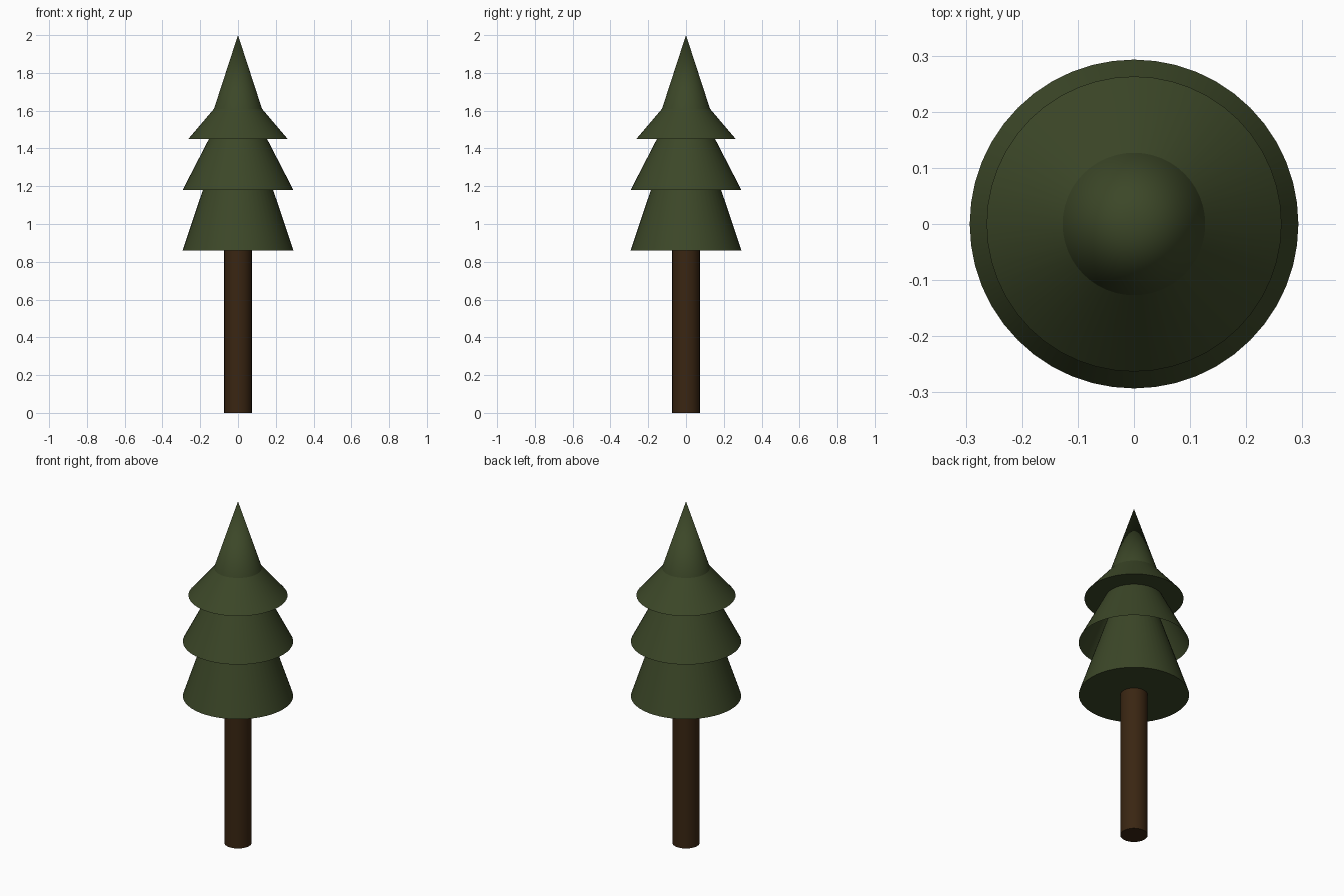
import bpy, bmesh, math

if "Cube" in bpy.data.objects:
    bpy.data.objects.remove(bpy.data.objects["Cube"])

SIDES = 48


def material(name, rgb):
    m = bpy.data.materials.new(name)
    m.diffuse_color = (*rgb, 1.0)
    m.use_nodes = True
    m.node_tree.nodes["Principled BSDF"].inputs["Base Color"].default_value = m.diffuse_color
    return m


green = material("dark_green", (0.045, 0.063, 0.021))
brown = material("bark_brown", (0.042, 0.019, 0.006))


def lathe(name, profile, mat):
    """Revolve a list of (radius, height) points around the z axis."""
    bm = bmesh.new()
    rings = []
    for r, z in profile:
        if r == 0:
            rings.append([bm.verts.new((0, 0, z))] * SIDES)
        else:
            rings.append([bm.verts.new((r * math.cos(a), r * math.sin(a), z))
                          for a in (2 * math.pi * i / SIDES for i in range(SIDES))])
    for low, high in zip(rings, rings[1:]):
        for i in range(SIDES):
            j = (i + 1) % SIDES
            corners = list(dict.fromkeys((low[i], low[j], high[j], high[i])))
            bm.faces.new(corners)
    mesh = bpy.data.meshes.new(name)
    bm.to_mesh(mesh)
    bm.free()
    mesh.materials.append(mat)
    obj = bpy.data.objects.new(name, mesh)
    bpy.context.collection.objects.link(obj)
    bpy.context.view_layer.objects.active = obj
    obj.select_set(True)
    bpy.ops.object.shade_smooth_by_angle(angle=math.radians(15))
    obj.select_set(False)


# Trunk, closed at the foot and running up to the lowest tier
lathe("trunk", [(0, 0), (0.073, 0), (0.073, 0.86)], brown)
# Lowest tier with a flat underside, tapering up inside the middle tier
lathe("lower_foliage", [(0.073, 0.86), (0.293, 0.86), (0.096, 1.45)], green)
# Middle tier, a hollow skirt
lathe("middle_foliage", [(0.293, 1.18), (0.154, 1.45)], green)
# Top tier with a flat underside, a flared skirt and a pointed tip
lathe("top_foliage", [(0, 1.45), (0.263, 1.45), (0.127, 1.61), (0, 2.0)], green)
